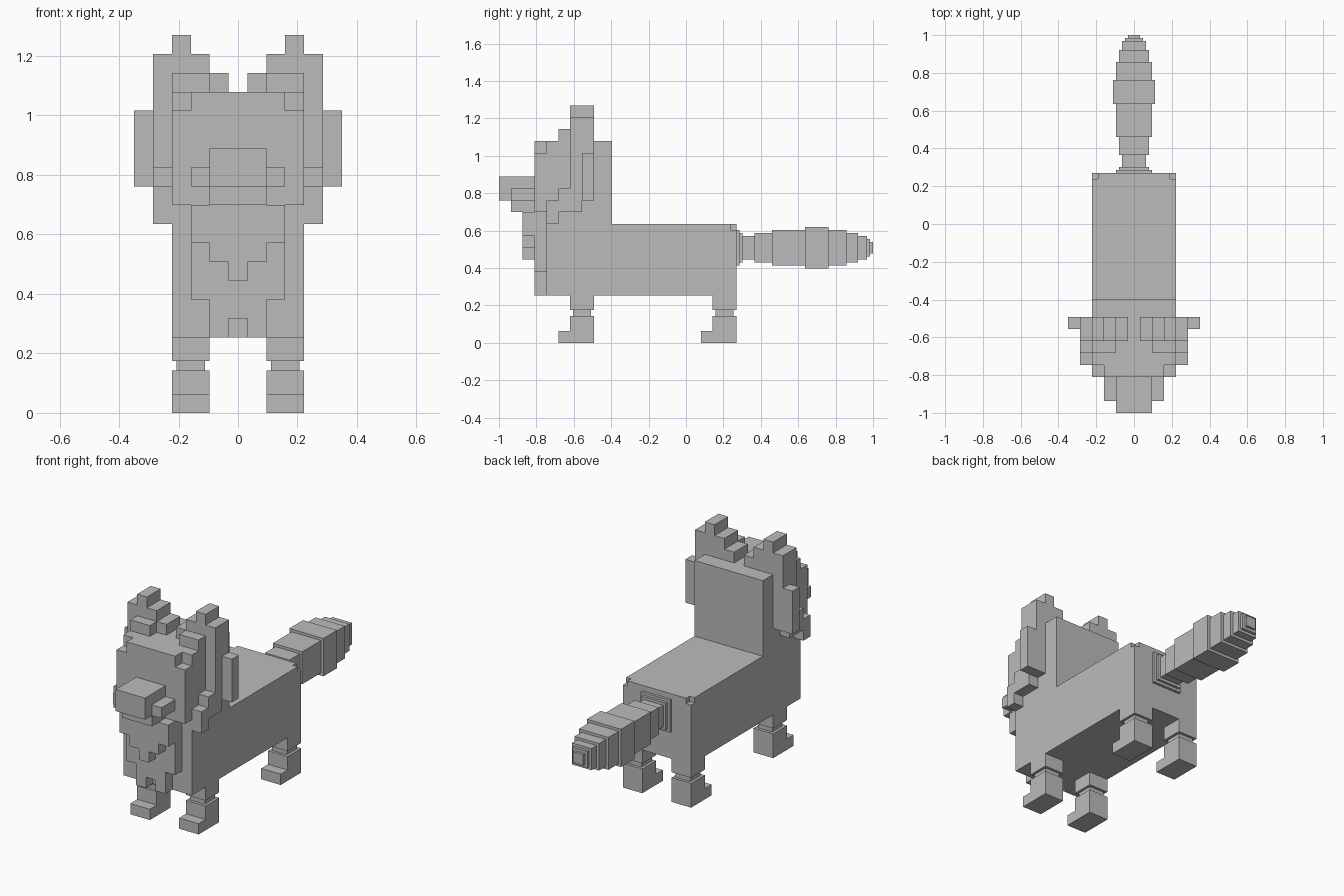
import bpy, bmesh
from mathutils import Vector

V = 2 / 31.5      # size of one block; y counts blocks back from the nose tip

cube = bpy.data.objects.get("Cube")
if cube:
    bpy.data.objects.remove(cube, do_unlink=True)

grey = bpy.data.materials.new("plain_grey")
grey.use_nodes = True
colour = (0.5, 0.5, 0.5, 1)
grey.diffuse_color = colour
grey.node_tree.nodes["Principled BSDF"].inputs["Base Color"].default_value = colour


def blocks(name, boxes, side=1):
    """One object made of boxes (x0, x1, y0, y1, z0, z1) in block units."""
    bm = bmesh.new()
    for x0, x1, y0, y1, z0, z1 in boxes:
        size = Vector((x1 - x0, y1 - y0, z1 - z0)) * V
        mid = Vector(((x0 + x1) / 2 * side, (y0 + y1) / 2, (z0 + z1) / 2)) * V
        for v in bmesh.ops.create_cube(bm, size=1)["verts"]:
            v.co = v.co * size + mid - Vector((0, 1, 0))
    mesh = bpy.data.meshes.new(name)
    bm.to_mesh(mesh)
    bm.free()
    mesh.materials.append(grey)
    obj = bpy.data.objects.new(name, mesh)
    bpy.context.collection.objects.link(obj)


def wide(half, *rest):
    """A box centred across the model."""
    return (-half, half, *rest)


# Body with nicked rear corners, and the head block
blocks("body", [wide(3.5, 4, 19.5, 4, 10),
                wide(3.5, 19.5, 20, 4, 9.5),
                wide(3, 19.5, 20, 9.5, 10)])
blocks("head", [wide(3.5, 4, 9.5, 10, 17)])
blocks("face", [wide(3.5, 3, 4, 11, 16), wide(2.5, 3, 4, 16, 17)])

# Snout, cheeks and jaw
blocks("snout", [wide(1.5, 0, 3, 12, 14)])
blocks("cheeks", [wide(2.5, 1, 3, 12, 13)])
blocks("jaw", [wide(1.5, 1, 3, 11, 12)])

# Stepped chest fur and beard
blocks("chest", [wide(2.5, 3, 4, 6, 11), wide(1.5, 3, 4, 5, 6),
                 (-1.5, -0.5, 3, 4, 4, 5), (0.5, 1.5, 3, 4, 4, 5)])
blocks("beard", [wide(2.5 - i, 2, 3, z0, z1)
                 for i, (z0, z1) in enumerate([(9, 11), (8, 9), (7, 8)])])

# Paired parts
for label, side in (("left", 1), ("right", -1)):
    blocks(label + "_ear", [(1.5, 4.5, 6, 8, 17, 19), (2.5, 3.5, 6, 8, 19, 20),
                            (0.5, 1.5, 6, 8, 17, 18), (1.5, 3.5, 5, 6, 17, 18)], side)
    blocks(label + "_ruff", [(3.5, 4.5, 4, 5, 10, 12), (3.5, 4.5, 5, 6, 11, 13),
                             (3.5, 4.5, 6, 7, 11, 17), (3.5, 4.5, 7, 8, 12, 17)], side)
    blocks(label + "_outer_ruff", [(4.5, 5.5, 7, 8, 12, 16)], side)
    for end, y in (("front", 6), ("rear", 18)):
        blocks(f"{end}_{label}_leg", [(1.5, 3.5, y, y + 2, 2.75, 4),
                                      (1.75, 3.25, y + 0.25, y + 1.75, 2.25, 2.75)], side)
        blocks(f"{end}_{label}_foot", [(1.5, 3.5, y, y + 2, 0, 2.25),
                                       (1.5, 3.5, y - 1, y, 0, 1)], side)

# Tail: square rings of changing half width, each ending at a given y
rings = [(1.5, 20.25), (1.25, 20.5), (1, 21.5), (1.25, 23), (1.5, 25.75), (1.75, 27.75),
         (1.5, 29.25), (1.25, 30.25), (1, 31), (0.75, 31.25), (0.5, 31.5)]
boxes, start = [], 20
for half, stop in rings:
    boxes.append(wide(half, start, stop, 8 - half, 8 + half))
    start = stop
blocks("tail", boxes)
